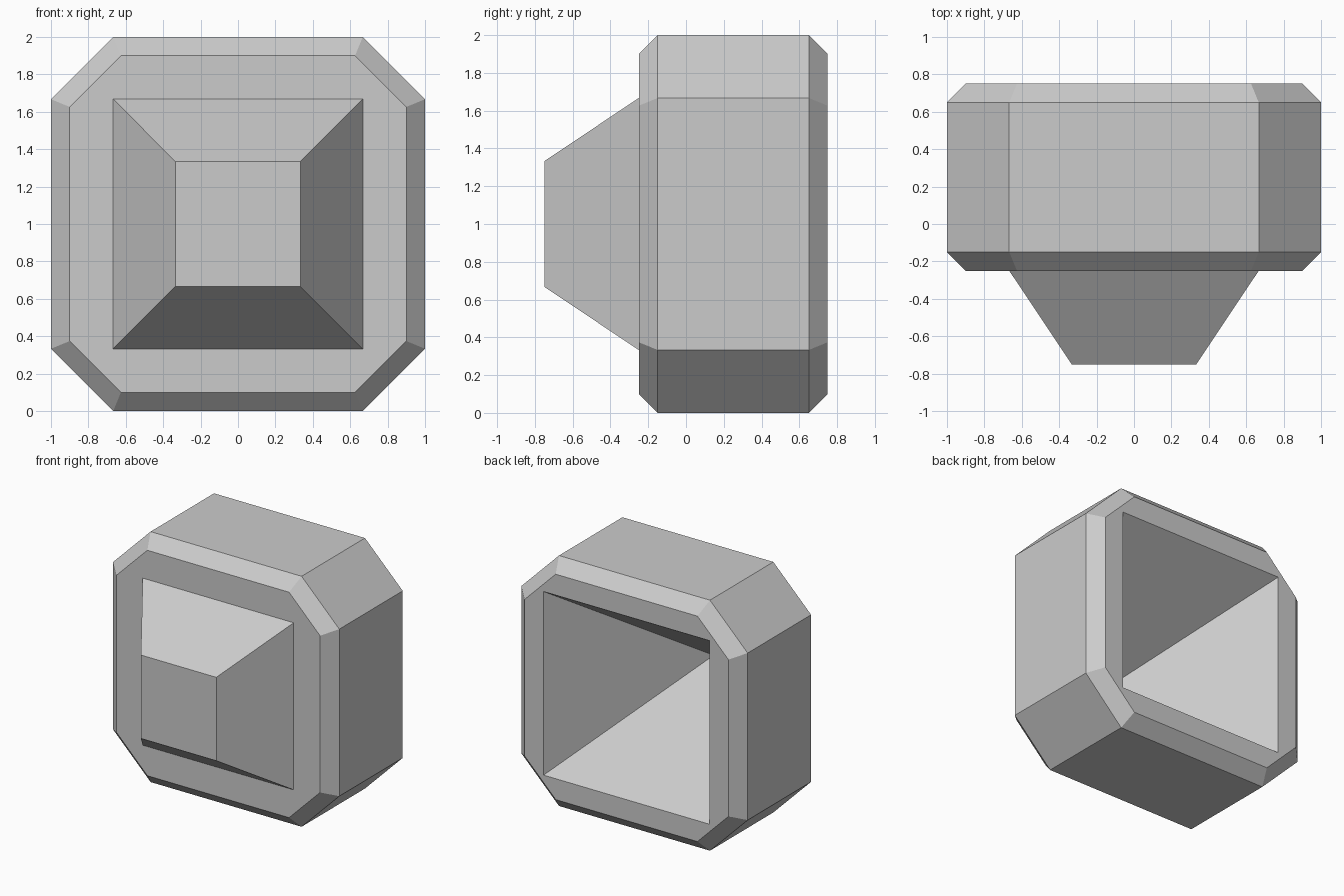
import bpy
import bmesh

if "Cube" in bpy.data.objects:
    bpy.data.objects.remove(bpy.data.objects["Cube"])


def ring(bm, y, half, cut=0.0):
    """Square outline in the XZ plane with its corners cut off (cut=0: plain square)."""
    inner = half - cut
    pts = [(half, -inner), (half, inner), (inner, half), (-inner, half),
           (-half, inner), (-half, -inner), (-inner, -half), (inner, -half)]
    return [bm.verts.new((x, y, z + 1.0)) for x, z in pts]


def loft(name, sections):
    """Skin a series of (y, half, cut) outlines and cap the last one."""
    bm = bmesh.new()
    rings = [ring(bm, *s) for s in sections]
    for a, b in zip(rings, rings[1:]):
        for i in range(8):
            j = (i + 1) % 8
            bm.faces.new((a[i], a[j], b[j], b[i]))
    bm.faces.new(rings[-1])
    bmesh.ops.remove_doubles(bm, verts=bm.verts[:], dist=1e-4)
    bmesh.ops.recalc_face_normals(bm, faces=bm.faces[:])
    mesh = bpy.data.meshes.new(name)
    bm.to_mesh(mesh)
    bm.free()
    obj = bpy.data.objects.new(name, mesh)
    bpy.context.collection.objects.link(obj)
    return obj


# Hollow housing, from the tip of the rear pit out around to the front nose
loft("housing", [
    (-0.35, 0.0),            # bottom of the pyramid pit
    (0.75, 0.733),           # pit opening in the back
    (0.75, 0.90, 0.274),     # back face, inside the bevel
    (0.65, 1.00, 0.333),     # body sides
    (-0.15, 1.00, 0.333),
    (-0.25, 0.90, 0.274),    # front face, inside the bevel
    (-0.25, 0.667),          # nose base
    (-0.75, 0.333),          # nose tip
])
